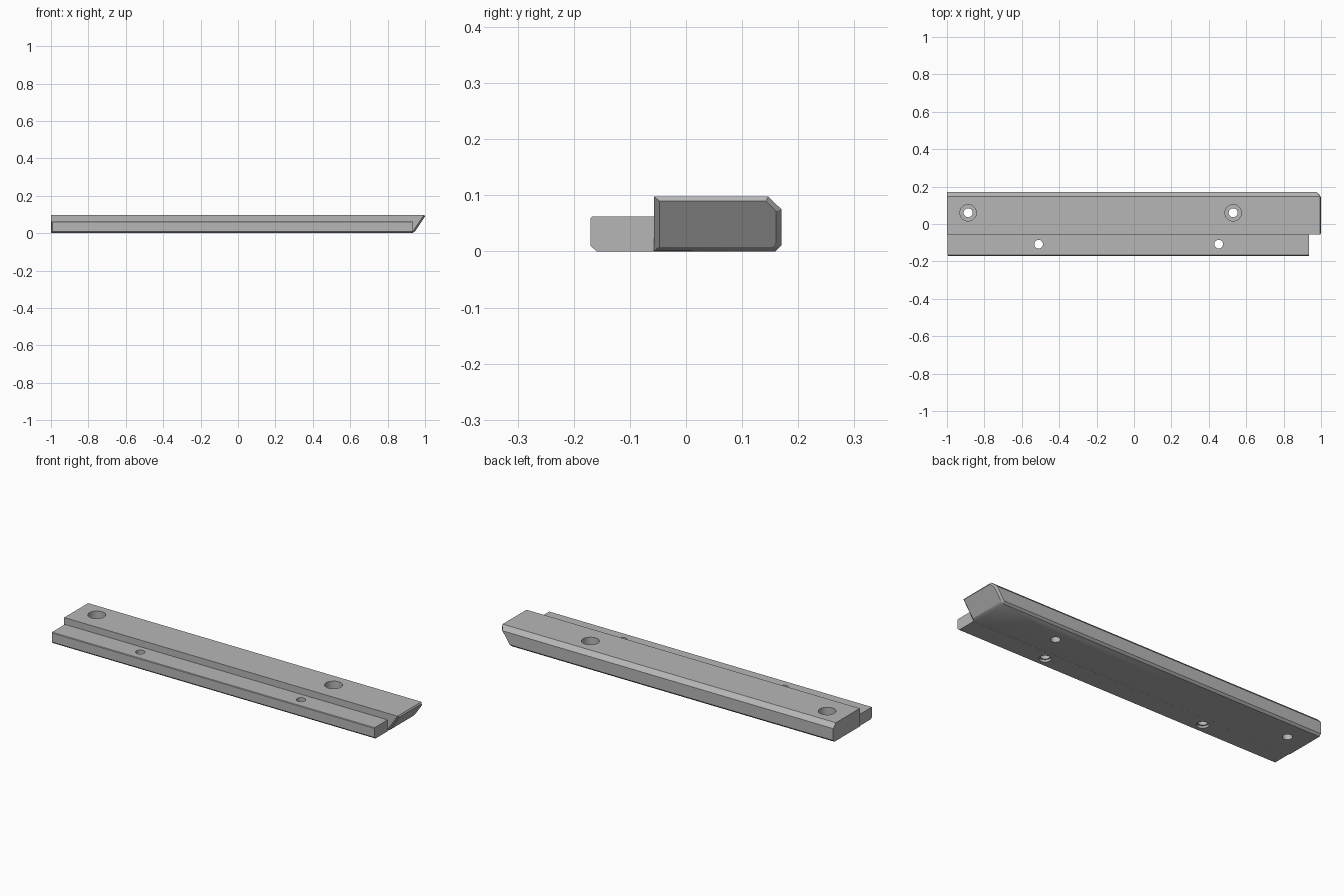
import bpy
import bmesh
from math import sin, cos, tau

if "Cube" in bpy.data.objects:
    bpy.data.objects.remove(bpy.data.objects["Cube"], do_unlink=True)

grey = bpy.data.materials.new("machined_grey")
grey.use_nodes = True
colour = (0.47, 0.47, 0.47, 1)
grey.diffuse_color = colour
grey.node_tree.nodes["Principled BSDF"].inputs["Base Color"].default_value = colour


def finish(name, bm):
    bmesh.ops.recalc_face_normals(bm, faces=bm.faces)
    mesh = bpy.data.meshes.new(name)
    bm.to_mesh(mesh)
    bm.free()
    mesh.materials.append(grey)
    obj = bpy.data.objects.new(name, mesh)
    bpy.context.collection.objects.link(obj)
    return obj


def extrusion(profile, start, end):
    """Run a (y, z) profile along x; end gives the far x for each height."""
    bm = bmesh.new()
    near = [bm.verts.new((start, y, z)) for y, z in profile]
    far = [bm.verts.new((end(z), y, z)) for y, z in profile]
    bm.faces.new(near)
    cap = bm.faces.new(far)
    for i in range(len(profile)):
        j = (i + 1) % len(profile)
        bm.faces.new((near[i], near[j], far[j], far[i]))
    bmesh.ops.recalc_face_normals(bm, faces=bm.faces)
    return bm, cap


def drill(body, centres, steps, sides=32):
    """Cut stepped round holes; steps are (radius, z) from bottom to top."""
    bm = bmesh.new()
    for cx, cy in centres:
        rings = [[bm.verts.new((cx + r * cos(tau * i / sides),
                                cy + r * sin(tau * i / sides), z))
                  for i in range(sides)] for r, z in steps]
        bm.faces.new(rings[0][::-1])
        bm.faces.new(rings[-1])
        for low, high in zip(rings, rings[1:]):
            for i in range(sides):
                j = (i + 1) % sides
                bm.faces.new((low[i], low[j], high[j], high[i]))
    cutter = finish("hole_cutter", bm)
    cutter.hide_render = True
    mod = body.modifiers.new("holes", "BOOLEAN")
    mod.operation = "DIFFERENCE"
    mod.solver = "EXACT"
    mod.object = cutter
    bpy.ops.object.select_all(action="DESELECT")
    body.select_set(True)
    bpy.context.view_layer.objects.active = body
    bpy.ops.object.modifier_apply(modifier=mod.name)
    bpy.data.objects.remove(cutter, do_unlink=True)
    bpy.ops.object.shade_smooth_by_angle(angle=0.5)


# Main bar: chamfered back edges and an undercut, bevelled end
top = 0.098
bar_profile = [(-0.057, 0), (0.159, 0), (0.17, 0.011), (0.17, 0.075),
               (0.147, top), (-0.057, top)]
bm, cap = extrusion(bar_profile, -1, lambda z: 0.94 + 0.0655 * z / top)
bmesh.ops.bevel(bm, geom=list(cap.edges), offset=0.01, segments=1,
                affect="EDGES", clamp_overlap=True)
main_bar = finish("main_bar", bm)
drill(main_bar, [(-0.887, 0.06), (0.53, 0.06)],
      [(0.024, -0.05), (0.024, 0.045), (0.044, 0.045), (0.044, 0.15)])

# Lower front rail with a chamfered bottom edge and eased ends
rail_profile = [(-0.057, 0), (-0.159, 0), (-0.17, 0.01), (-0.17, 0.059),
                (-0.167, 0.062), (-0.057, 0.062)]
bm, cap = extrusion(rail_profile, -0.996, lambda z: 0.935)
eased = [e for e in bm.edges
         if all(v.co.x < -0.9 and v.co.y < -0.16 for v in e.verts)
         and abs(e.verts[0].co.z - e.verts[1].co.z) > 0.03]
bmesh.ops.bevel(bm, geom=eased, offset=0.006, segments=1,
                affect="EDGES", clamp_overlap=True)
front_rail = finish("front_rail", bm)
drill(front_rail, [(-0.51, -0.108), (0.453, -0.108)],
      [(0.03, -0.05), (0.03, 0.012), (0.023, 0.012), (0.023, 0.12)])
